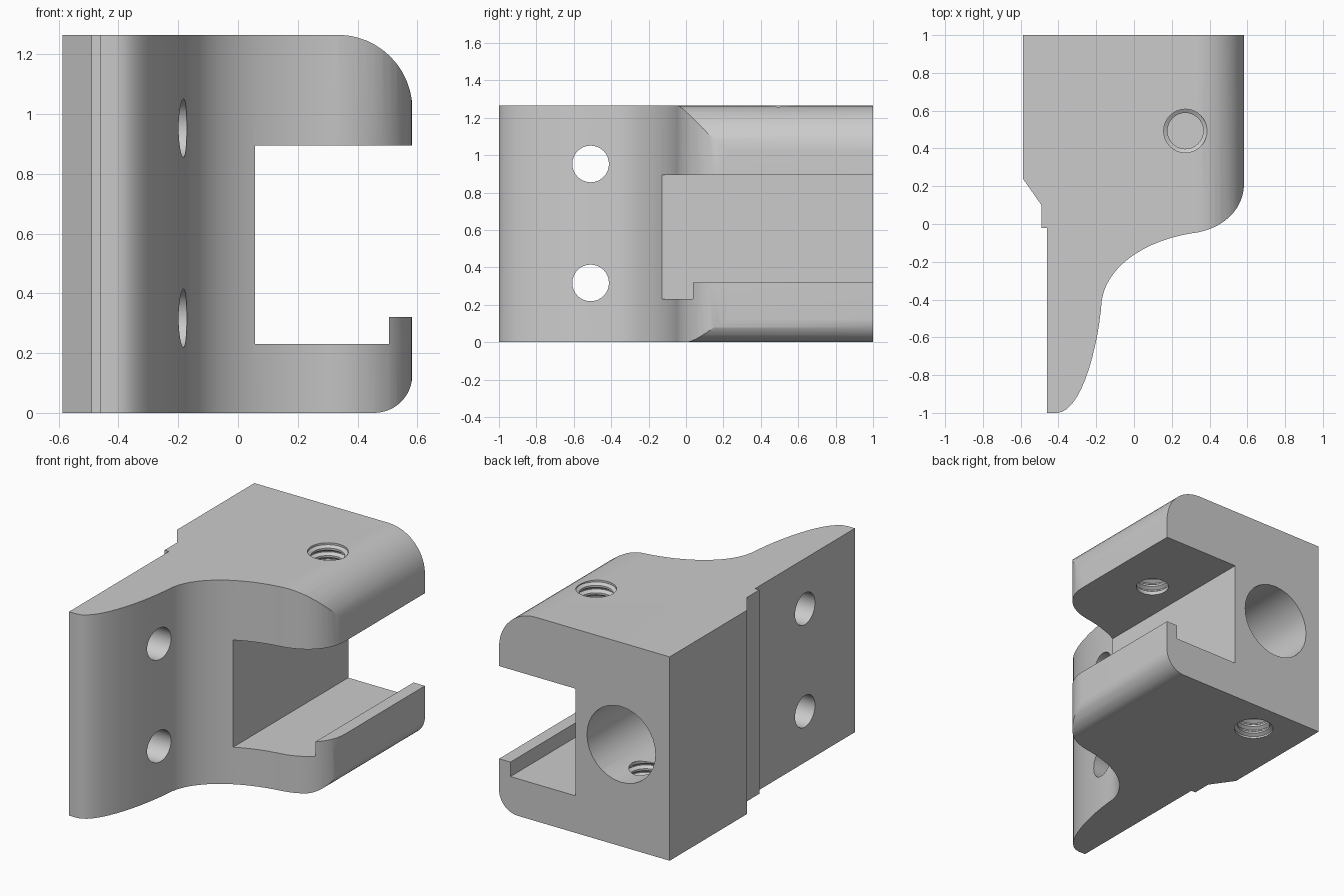
import bpy, bmesh, math
from mathutils import Vector, Matrix
from mathutils.geometry import interpolate_bezier

if "Cube" in bpy.data.objects:
    bpy.data.objects.remove(bpy.data.objects["Cube"])

HEIGHT = 1.265


def new_object(name, bm):
    bmesh.ops.recalc_face_normals(bm, faces=bm.faces)
    mesh = bpy.data.meshes.new(name)
    bm.to_mesh(mesh)
    bm.free()
    ob = bpy.data.objects.new(name, mesh)
    bpy.context.collection.objects.link(ob)
    return ob


def prism(name, points, direction):
    """Closed outline swept along a direction."""
    bm = bmesh.new()
    face = bm.faces.new([bm.verts.new(p) for p in points])
    res = bmesh.ops.extrude_face_region(bm, geom=[face], use_keep_orig=True)
    verts = [v for v in res["geom"] if isinstance(v, bmesh.types.BMVert)]
    bmesh.ops.translate(bm, verts=verts, vec=direction)
    return new_object(name, bm)


def lathe(name, profile, origin, axis, sides=32):
    """Capped solid of revolution from (radius, distance) pairs along an axis."""
    bm = bmesh.new()
    rings = [[bm.verts.new((r * math.cos(a), r * math.sin(a), h))
              for a in (2 * math.pi * i / sides for i in range(sides))]
             for r, h in profile]
    for low, high in zip(rings, rings[1:]):
        for i in range(sides):
            j = (i + 1) % sides
            bm.faces.new((low[i], low[j], high[j], high[i]))
    bm.faces.new(rings[0])
    bm.faces.new(rings[-1])
    turn = Vector((0, 0, 1)).rotation_difference(Vector(axis)).to_matrix().to_4x4()
    bm.transform(Matrix.Translation(origin) @ turn)
    return new_object(name, bm)


def boolean(target, tool, operation):
    mod = target.modifiers.new(tool.name, 'BOOLEAN')
    mod.operation = operation
    mod.solver = 'EXACT'
    mod.object = tool
    tool.hide_render = True
    bpy.context.view_layer.objects.active = target
    bpy.ops.object.modifier_apply(modifier=mod.name)
    bpy.data.objects.remove(tool)


def bezier(a, b, c, d, n=14):
    pts = interpolate_bezier(*[Vector((*p, 0)) for p in (a, b, c, d)], n)
    return [(p.x, p.y) for p in pts]


def arc(cx, cz, r, start, end, n=12):
    return [(cx + r * math.cos(math.radians(start + (end - start) * i / n)),
             cz + r * math.sin(math.radians(start + (end - start) * i / n)))
            for i in range(n + 1)]


# Plan outline: stepped left side, swooping front flange
plan = [(.583, 1), (-.588, 1), (-.588, .24), (-.49, .10), (-.49, -.02),
        (-.46, -.02), (-.46, -1)]
plan += bezier((-.41, -1), (-.28, -1), (-.19, -.66), (-.17, -.40))
plan += bezier((-.17, -.40), (-.14, -.22), (.06, -.09), (.30, -.05))[1:]
plan += bezier((.30, -.05), (.45, -.035), (.583, .06), (.583, .22))[1:]
body = prism("clamp_body", [(x, y, -.1) for x, y in plan], (0, 0, HEIGHT + .2))

# Front outline: rounded corners and lipped slot
front = [(-.8, 0)] + arc(.4555, .128, .128, -90, 0)
front += [(.5835, .32), (.505, .32), (.505, .23), (.057, .23), (.057, .895),
          (.5835, .895)] + arc(.3335, HEIGHT - .25, .25, 0, 90) + [(-.8, HEIGHT)]
boolean(body, prism("front_outline", [(x, -1.2, z) for x, z in front], (0, 2.4, 0)),
        'INTERSECT')

# Blind bore from the back
boolean(body, lathe("rear_bore", [(.235, 0), (.235, .9)], (-.255, 1.1, .633), (0, -1, 0)),
        'DIFFERENCE')

# Flange mounting holes
for z in (.317, .953):
    boolean(body, lathe("flange_hole", [(.098, 0), (.098, 1)], (-.7, -.51, z), (1, 0, 0)),
            'DIFFERENCE')


# Threaded screw holes: top into the slot, bottom into the bore
def thread(length, pitch=.046):
    prof = [(.115, -.05), (.115, .012)]
    h = .024
    while h + pitch < length:
        prof += [(.095, h), (.095, h + .012), (.115, h + .026), (.115, h + .032)]
        h += pitch
    return prof + [(.095, h), (.095, length + .06)]


for origin, axis, length in (((.272, .493, HEIGHT), (0, 0, -1), .36),
                             ((-.27, .78, 0), (0, 0, 1), .40)):
    boolean(body, lathe("screw_hole", thread(length), origin, axis), 'DIFFERENCE')

body.select_set(True)
bpy.context.view_layer.objects.active = body
bpy.ops.object.shade_smooth_by_angle(angle=math.radians(25))
